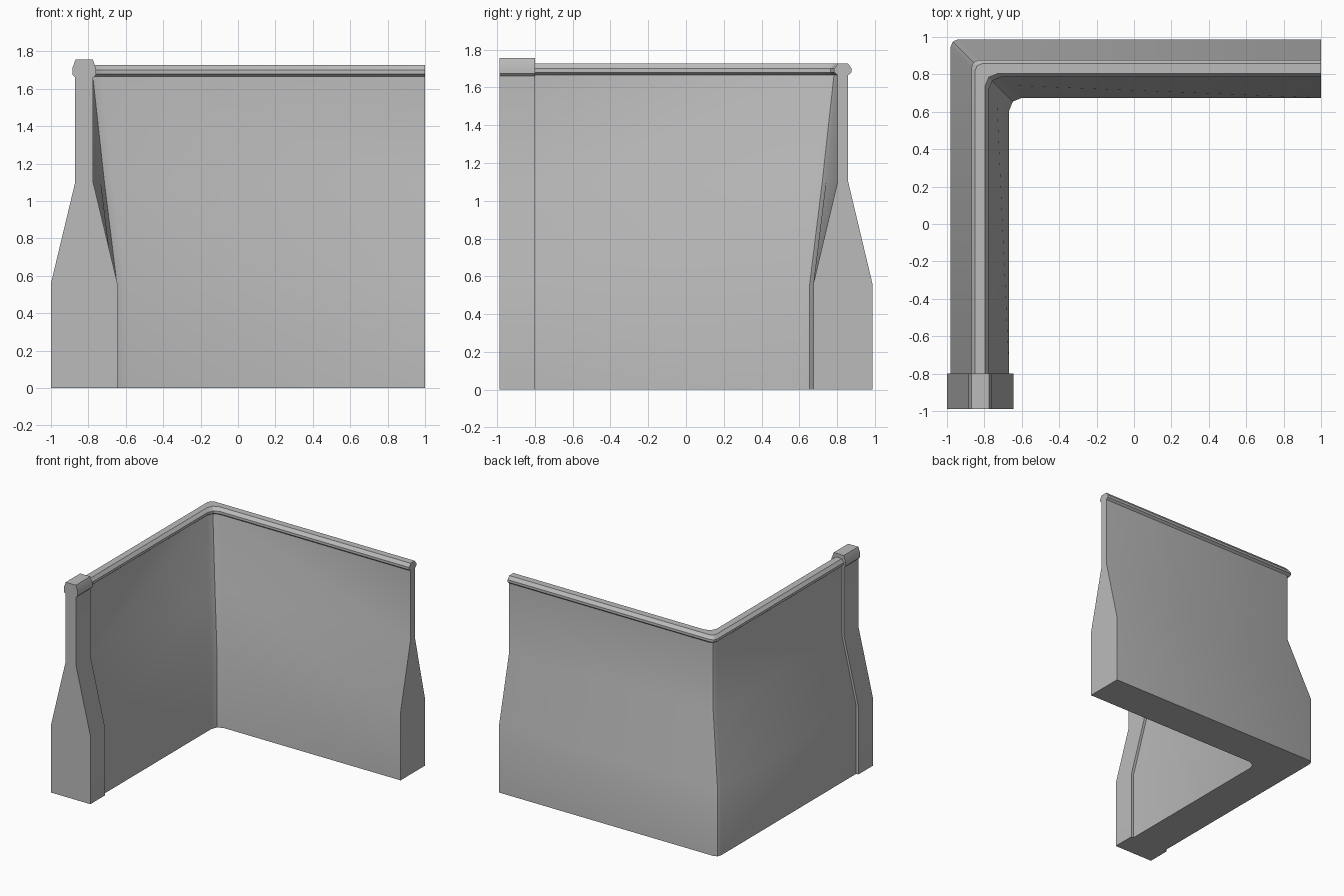
import bpy, bmesh
from mathutils import Vector

if "Cube" in bpy.data.objects:
    bpy.data.objects.remove(bpy.data.objects["Cube"])

stone = bpy.data.materials.new("grey stone")
stone.use_nodes = True
GREY = (0.5, 0.5, 0.5, 1)
stone.diffuse_color = GREY
stone.node_tree.nodes["Principled BSDF"].inputs["Base Color"].default_value = GREY

CX, CY = -0.8235, 0.831           # centre lines of the two wall runs
FRONT, JOIN, END = -0.988, -0.80, 1.0


def half_profile(base, neck, cap, top, low, mid, cap_low, cap_high, flat):
    """One side of the section, from the ground to the cap."""
    return [(base, 0), (base, low), (neck, mid), (neck, cap_low), (cap, cap_low + 0.015),
            (cap, cap_high), (flat, top)]


def loft(name, rings, splits=()):
    """Skin closed rings, cap both ends; splits lists (ring, side) creases."""
    bm = bmesh.new()
    rows = [[bm.verts.new(p) for p in ring] for ring in rings]
    n = len(rows[0])
    for i in range(len(rows) - 1):
        for j in range(n):
            k = (j + 1) % n
            a, b, c, d = rows[i][j], rows[i][k], rows[i + 1][k], rows[i + 1][j]
            if splits.get((i, j)) == "ac":
                bm.faces.new((a, b, c))
                bm.faces.new((a, c, d))
            elif splits.get((i, j)) == "bd":
                bm.faces.new((a, b, d))
                bm.faces.new((b, c, d))
            else:
                bm.faces.new((a, b, c, d))
    bm.faces.new(rows[0])
    bm.faces.new(rows[-1])
    bmesh.ops.recalc_face_normals(bm, faces=bm.faces)
    mesh = bpy.data.meshes.new(name)
    bm.to_mesh(mesh)
    bm.free()
    obj = bpy.data.objects.new(name, mesh)
    bpy.context.collection.objects.link(obj)
    mesh.materials.append(stone)
    bpy.ops.object.select_all(action="DESELECT")
    obj.select_set(True)
    bpy.context.view_layer.objects.active = obj
    bpy.ops.object.shade_smooth_by_angle(angle=0.52)
    return obj


def section(side):
    """Full outline: up the outer side (+), down the inner side (-)."""
    return side + [(-d, z) for d, z in reversed(side)]


# Corner wall: one section swept along an L with a two-step bevelled corner
wall_side = half_profile(0.1565, 0.028, 0.046, 1.727, 0.56, 1.10, 1.665, 1.70, 0.027)
wall = section(wall_side)
INNER_MID = len(wall) - 3         # inner point where the slope meets the neck


def wall_point(station, j):
    d, z = wall[j]
    if 0 < station < 4 and j == INNER_MID:
        d = -0.09                 # inner corner stays straight up its height
    r = 0.04 if d > 0 else 0.067
    x, y = CX - d, CY + d
    return Vector([(x, JOIN, z), (x, y - r, z), (x + 0.29 * r, y - 0.29 * r, z),
                   (x + r, y, z), (END, y, z)][station])


rings = [[wall_point(s, j) for j in range(len(wall))] for s in range(5)]
creases = {(0, INNER_MID): "bd", (3, INNER_MID): "ac",
           (0, INNER_MID - 1): "bd", (3, INNER_MID - 1): "ac"}
loft("corner_wall", rings, creases)

# End post: a thicker, taller version of the section
post = section(half_profile(0.1775, 0.048, 0.063, 1.757, 0.56, 1.10, 1.66, 1.71, 0.046))
loft("end_post", [[(-0.8225 - d, y, z) for d, z in post] for y in (FRONT, JOIN)], {})
